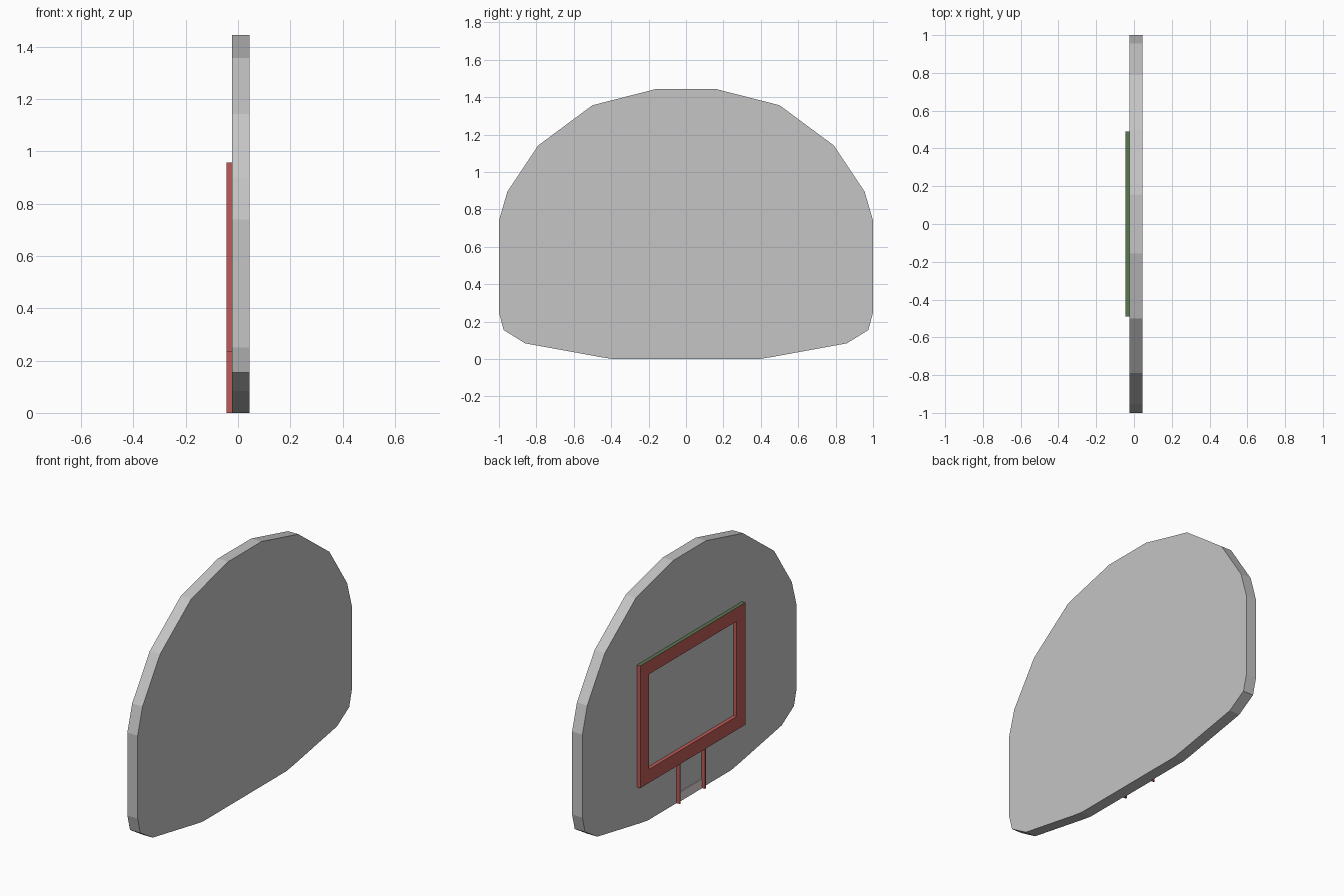
import bpy, bmesh

cube = bpy.data.objects.get("Cube")
if cube:
    bpy.data.objects.remove(cube, do_unlink=True)


def material(name, rgb):
    m = bpy.data.materials.new(name)
    m.use_nodes = True
    m.diffuse_color = (*rgb, 1)
    m.node_tree.nodes["Principled BSDF"].inputs["Base Color"].default_value = (*rgb, 1)
    return m


GREY = material("board grey", (0.555, 0.555, 0.555))
RED = material("frame red", (0.51, 0.105, 0.096))
GREEN = material("top edge green", (0.103, 0.187, 0.083))
PALE = material("pale pink white", (1.0, 0.86, 0.88))


def finish(name, bm, *mats):
    mesh = bpy.data.meshes.new(name)
    bm.to_mesh(mesh)
    bm.free()
    for m in mats:
        mesh.materials.append(m)
    obj = bpy.data.objects.new(name, mesh)
    bpy.context.collection.objects.link(obj)


def outline(bm, points, x):
    return bm.faces.new([bm.verts.new((x, y, z)) for y, z in points])


def thicken(bm, faces, depth):
    """Extrude flat faces along +x into a closed solid."""
    out = bmesh.ops.extrude_face_region(bm, geom=faces, use_keep_orig=True)
    verts = [g for g in out["geom"] if isinstance(g, bmesh.types.BMVert)]
    bmesh.ops.translate(bm, verts=verts, vec=(depth, 0, 0))
    bmesh.ops.recalc_face_normals(bm, faces=bm.faces)


def rectangle(half, low, high, y=0):
    return [(y - half, low), (y + half, low), (y + half, high), (y - half, high)]


BACK, FRONT, MOUNT = -0.023, 0.0445, -0.0445
LIFT = BACK - MOUNT

# Backboard: mirrored fan-shaped outline
half = [(0.39, 0), (0.46, 0.011), (0.86, 0.084), (0.975, 0.155), (1, 0.25),
        (1, 0.74), (0.955, 0.895), (0.79, 1.142), (0.5, 1.357), (0.155, 1.445)]
bm = bmesh.new()
face = outline(bm, half + [(-y, z) for y, z in reversed(half)], BACK)
thicken(bm, [face], FRONT - BACK)
finish("backboard", bm, GREY)

# Target frame: four bars around an open centre, with a green top edge
bm = bmesh.new()
outer = [bm.verts.new((MOUNT, y, z)) for y, z in rectangle(0.49, 0.235, 0.957)]
inner = [bm.verts.new((MOUNT, y, z)) for y, z in rectangle(0.41, 0.315, 0.877)]
bars = [bm.faces.new((outer[i], outer[i - 3], inner[i - 3], inner[i])) for i in range(4)]
thicken(bm, bars, LIFT)
for f in bm.faces:
    f.material_index = int(f.normal.z > 0.9 and f.calc_center_median().z > 0.9)
finish("target_frame", bm, RED, GREEN)

# Thin legs under the frame
for side, y in (("left", -0.117), ("right", 0.117)):
    bm = bmesh.new()
    thicken(bm, [outline(bm, rectangle(0.004, 0, 0.235, y), MOUNT)], LIFT)
    finish(f"frame_leg_{side}", bm, RED)

# Pale plate on the board between the feet of the legs
bm = bmesh.new()
thicken(bm, [outline(bm, rectangle(0.113, 0, 0.055), BACK - 0.004)], 0.004)
finish("lower_plate", bm, PALE)
